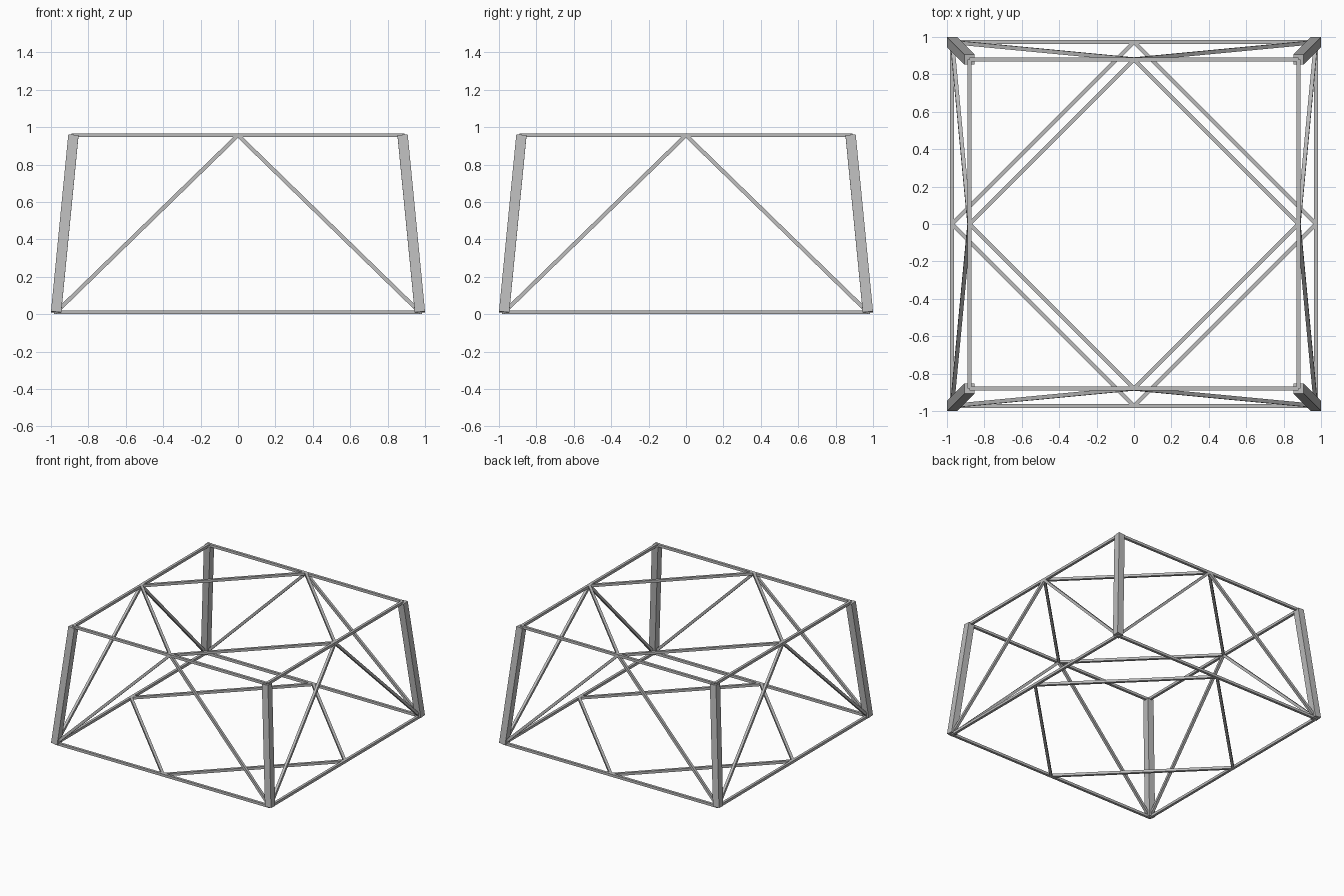
import bpy
import bmesh
from math import radians
from mathutils import Vector, Matrix

cube = bpy.data.objects.get("Cube")
if cube:
    bpy.data.objects.remove(cube, do_unlink=True)

# One plain grey metal
metal = bpy.data.materials.new("grey_metal")
metal.use_nodes = True
GREY = (0.5, 0.5, 0.5, 1)
metal.diffuse_color = GREY
metal.node_tree.nodes["Principled BSDF"].inputs["Base Color"].default_value = GREY

BASE, TOP = 0.9725, 0.88        # half widths of the two square rings
Z_BASE, Z_TOP = 0.0105, 0.957   # heights of the two rings
LEG, BAR = 0.055, 0.021         # section sizes


def beam(bm, start, end, size, hint, roll=0):
    """Square beam from start to end, one side turned towards hint."""
    start, end = Vector(start), Vector(end)
    along = (end - start).normalized()
    side = Vector(hint)
    side = (side - along * side.dot(along)).normalized()
    turn = Matrix((side, along.cross(side), along)).transposed().to_4x4()
    scale = Matrix.Diagonal((size, size, (end - start).length, 1))
    place = Matrix.Translation((start + end) / 2)
    spin = Matrix.Rotation(radians(roll), 4, "Z")
    bmesh.ops.create_cube(bm, size=1, matrix=place @ turn @ spin @ scale)


def part(name, beams):
    bm = bmesh.new()
    for args in beams:
        beam(bm, *args)
    mesh = bpy.data.meshes.new(name)
    bm.to_mesh(mesh)
    bm.free()
    mesh.materials.append(metal)
    bpy.context.collection.objects.link(bpy.data.objects.new(name, mesh))


UP = (0, 0, 1)
CORNERS = [(-1, -1), (1, -1), (1, 1), (-1, 1)]
SIDES = [(0, -1), (1, 0), (0, 1), (-1, 0)]


def node(spot, half, z):
    return (spot[0] * half, spot[1] * half, z)


def ring(spots, half, z):
    return [(node(a, half, z), node(b, half, z), BAR, UP)
            for a, b in zip(spots, spots[1:] + spots[:1])]


# Four leaning corner legs
part("corner_legs", [
    (node(c, BASE, Z_BASE), node(c, TOP, Z_TOP), LEG, (c[0], -c[1], 0), 45)
    for c in CORNERS])

# Square rings and the diamond braces inside them
for name, half, z in (("base", BASE, Z_BASE), ("top", TOP, Z_TOP)):
    part(name + "_ring", ring(CORNERS, half, z))
    part(name + "_diamond_brace", ring(SIDES, half, z))

# Diagonal braces from each foot to the middle of the top bars
braces = []
for i, s in enumerate(SIDES):
    for c in (CORNERS[i], CORNERS[(i + 1) % 4]):
        braces.append((node(c, BASE, Z_BASE), node(s, TOP, Z_TOP), BAR, (s[0], s[1], 0)))
part("side_braces", braces)
